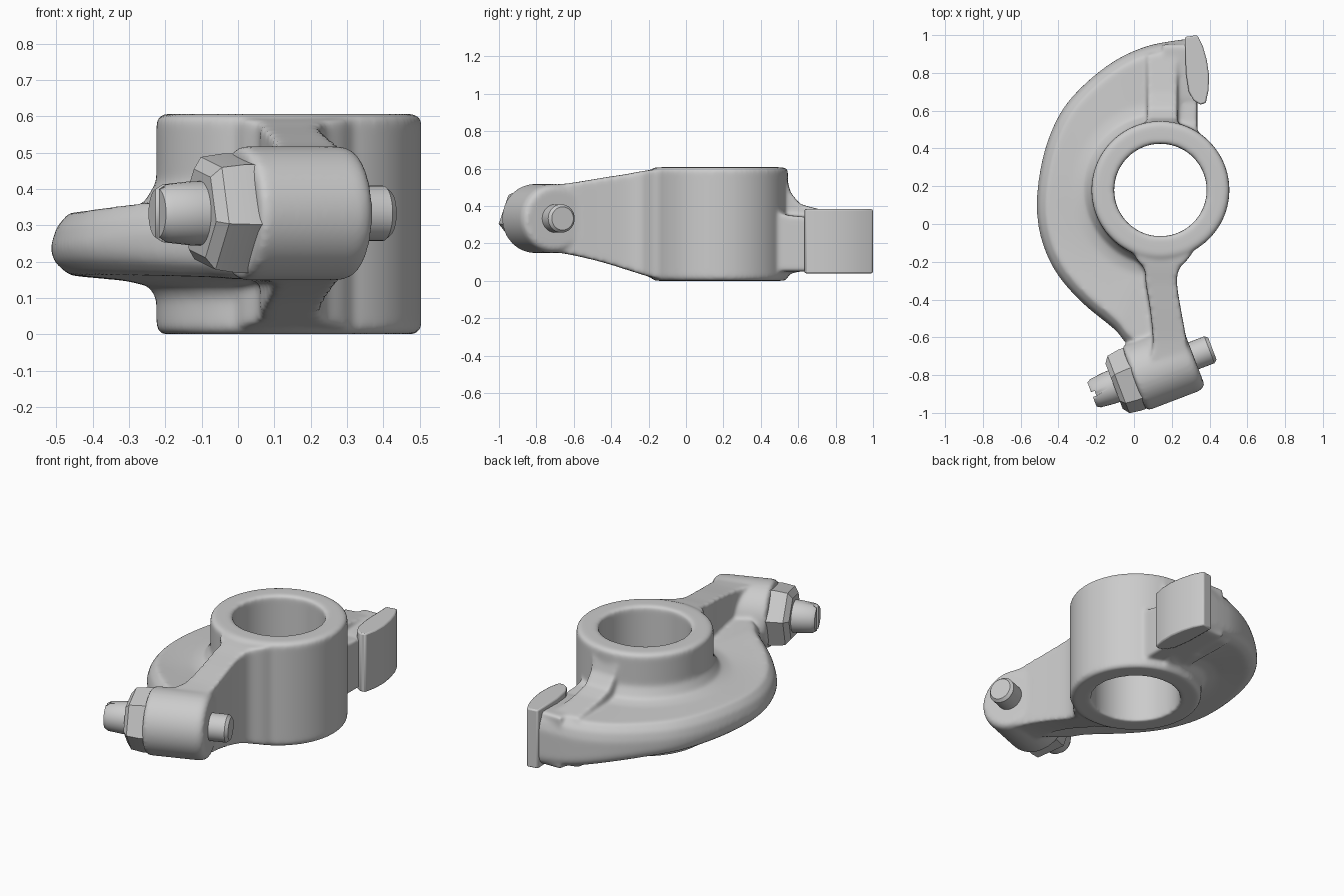
import bpy, bmesh, math
from mathutils import Vector

if "Cube" in bpy.data.objects:
    bpy.data.objects.remove(bpy.data.objects["Cube"])

HUB = Vector((0.14, 0.18, 0))            # hub axis
PIN = Vector((0.1, -0.78, 0.333))        # adjuster screw axis
ANG = math.radians(20.9)
AX = Vector((math.cos(ANG), math.sin(ANG), 0))
SIDE = Vector((-math.sin(ANG), math.cos(ANG), 0))
UP = Vector((0, 0, 1))


def loft(bm, rings, closed=False):
    """Skin equal-length closed loops, capped unless the loft is closed."""
    rows = [[bm.verts.new(p) for p in r] for r in rings]
    n, faces = len(rows[0]), []
    for a in range(len(rows) if closed else len(rows) - 1):
        r, s = rows[a], rows[(a + 1) % len(rows)]
        for i in range(n):
            j = (i + 1) % n
            faces.append(bm.faces.new((r[i], r[j], s[j], s[i])))
    if not closed:
        faces += [bm.faces.new(rows[0]), bm.faces.new(rows[-1])]
    bmesh.ops.recalc_face_normals(bm, faces=faces)


def spline(pts, steps):
    """Smooth curve through tuples (Catmull-Rom)."""
    p = [pts[0]] + pts + [pts[-1]]
    out = []
    for i in range(1, len(p) - 2):
        for k in range(steps):
            t = k / steps
            out.append([0.5 * (2 * b + (c - a) * t + (2 * a - 5 * b + 4 * c - d) * t * t
                               + (3 * b - a - 3 * c + d) * t ** 3)
                        for a, b, c, d in zip(p[i - 1], p[i], p[i + 1], p[i + 2])])
    return out + [list(pts[-1])]


def turned(bm, profile, n, phase=0.0):
    """Round or hex part on the screw axis: (distance along axis, radius)."""
    angs = [phase + 2 * math.pi * i / n for i in range(n)]
    loft(bm, [[PIN + AX * t + (UP * math.cos(a) + SIDE * math.sin(a)) * r for a in angs]
              for t, r in profile])


def finish(bm, name, angle=35):
    me = bpy.data.meshes.new(name)
    bm.to_mesh(me)
    bm.free()
    ob = bpy.data.objects.new(name, me)
    bpy.context.collection.objects.link(ob)
    bpy.ops.object.select_all(action='DESELECT')
    ob.select_set(True)
    bpy.context.view_layer.objects.active = ob
    bpy.ops.object.shade_smooth_by_angle(angle=math.radians(angle))
    return ob


body = bmesh.new()

# hub: hollow ring, revolved cross-section
section = [(0.245, 0.0), (0.35, 0.0), (0.365, 0.015), (0.365, 0.591), (0.35, 0.607), (0.245, 0.607)]
rings = []
for i in range(96):
    a = 2 * math.pi * i / 96
    d = Vector((math.cos(a), math.sin(a), 0))
    rings.append([HUB + d * r + UP * z for r, z in section])
loft(body, rings, closed=True)

# crescent fin: radial slices (outer x, outer y, edge bottom, edge top)
stations = [(0.33, 0.985, .05, .36), (0.18, 0.965, .06, .35), (0.05, 0.935, .08, .34),
            (-0.1, 0.865, .11, .335), (-0.25, 0.75, .135, .335), (-0.375, 0.61, .15, .335),
            (-0.46, 0.43, .165, .335), (-0.507, 0.22, .175, .335), (-0.512, 0.03, .18, .335),
            (-0.475, -0.13, .185, .34), (-0.4, -0.275, .185, .35), (-0.27, -0.42, .18, .365),
            (-0.1, -0.56, .17, .375), (-0.03, -0.64, .16, .375), (0.14, -0.75, .15, .37)]
rings = []
for x, y, lo, hi in spline(stations, 4):
    d = Vector((x, y, 0)) - HUB
    R = d.length
    d.normalize()
    li = min(lo, 0.147)
    slice_ = [(R - .01, lo + .02), (R, lo + .05), (R, hi - .09), (R - .015, hi - .04), (R - .05, hi),
              (.46, .345), (.40, .36), (.365, .42), (.3, .42),
              (.3, li - .05), (.365, li - .05), (.385, li - .015), (.45, li), (R - .05, (lo + li) / 2)]
    rings.append([HUB + d * r + UP * max(z, 0.02) for r, z in slice_])
loft(body, rings)

# front arm: tapered web from the hub to the boss (y, x0, x1, z0, z1)
arm = [(-0.10, -0.02, 0.34, .015, .595), (-0.18, 0.01, 0.29, .018, .593), (-0.24, 0.055, 0.238, .035, .585),
       (-0.32, 0.063, 0.228, .06, .57), (-0.45, 0.085, 0.248, .10, .55), (-0.62, 0.10, 0.278, .14, .522),
       (-0.76, 0.08, 0.29, .16, .51)]
loft(body, [[Vector((a, y, l)), Vector((b, y, l)), Vector((b, y, h)), Vector((a, y, h))]
            for y, a, b, l, h in spline(arm, 4)])

# boss that holds the screw
turned(body, [(-0.108, .17), (-0.095, .185), (0.19, .185), (0.215, .178), (0.23, .16)], 48)

# back rib and neck: side profiles (y, z) pushed across x
rib = [(0.49, .06), (0.49, .59), (0.535, .56), (0.56, .47), (0.61, .41), (0.70, .385), (0.9, .355), (0.9, .06)]
neck = [(0.46, .05), (0.46, .37), (0.55, .35), (0.7, .335), (0.7, .05)]
root = [(0.66, .05), (0.66, .345), (0.95, .36), (0.95, .05)]
for prof, x0, x1 in ((rib, 0.07, 0.23), (neck, 0.12, 0.335), (root, 0.15, 0.315)):
    loft(body, [[Vector((x, y, z)) for y, z in prof] for x in (x0, x1)])

# blend all cast parts into one skin with soft fillets
ob = finish(body, "rocker_body")
m = ob.modifiers.new("fuse", 'REMESH')
m.mode, m.voxel_size, m.use_smooth_shade = 'VOXEL', 0.0095, True
s = ob.modifiers.new("fillet", 'SMOOTH')
s.factor, s.iterations = 0.5, 18
for name in ("fuse", "fillet"):
    bpy.ops.object.modifier_apply(modifier=name)
bpy.ops.object.shade_smooth_by_angle(angle=math.radians(60))

# contact pad with a curved wearing face
outline = [(0.27, 0.99), (0.335, 1.0), (0.365, 0.94), (0.385, 0.87), (0.397, 0.79), (0.395, 0.71),
           (0.38, 0.64), (0.35, 0.632), (0.315, 0.655), (0.29, 0.70), (0.275, 0.80)]
bm = bmesh.new()
loft(bm, [[Vector((x, y, z)) for x, y in outline] for z in (0.04, 0.383)])
pad = finish(bm, "contact_pad")
b = pad.modifiers.new("edge", 'BEVEL')
b.width, b.segments = 0.008, 2

# lock nut
bm = bmesh.new()
turned(bm, [(-0.22, .13), (-0.195, .165), (-0.13, .175), (-0.09, .175)], 6, math.radians(20))
finish(bm, "lock_nut", 20)

# adjuster screw, with a driver slot in the left end
bm = bmesh.new()
turned(bm, [(-0.345, .068), (-0.325, .08), (-0.25, .088), (-0.19, .09), (-0.18, .076), (0.32, .076), (0.337, .062)], 32)
screw = finish(bm, "adjuster_screw")
bm = bmesh.new()
loft(bm, [[PIN + AX * t + SIDE * u + UP * v for u, v in ((-.014, -.12), (.014, -.12), (.014, .12), (-.014, .12))]
          for t in (-0.4, -0.325)])
cutter = finish(bm, "slot_cutter")
cutter.hide_render = True
bpy.context.view_layer.objects.active = screw
c = screw.modifiers.new("slot", 'BOOLEAN')
c.operation, c.object = 'DIFFERENCE', cutter
bpy.ops.object.modifier_apply(modifier="slot")
bpy.data.objects.remove(cutter)
